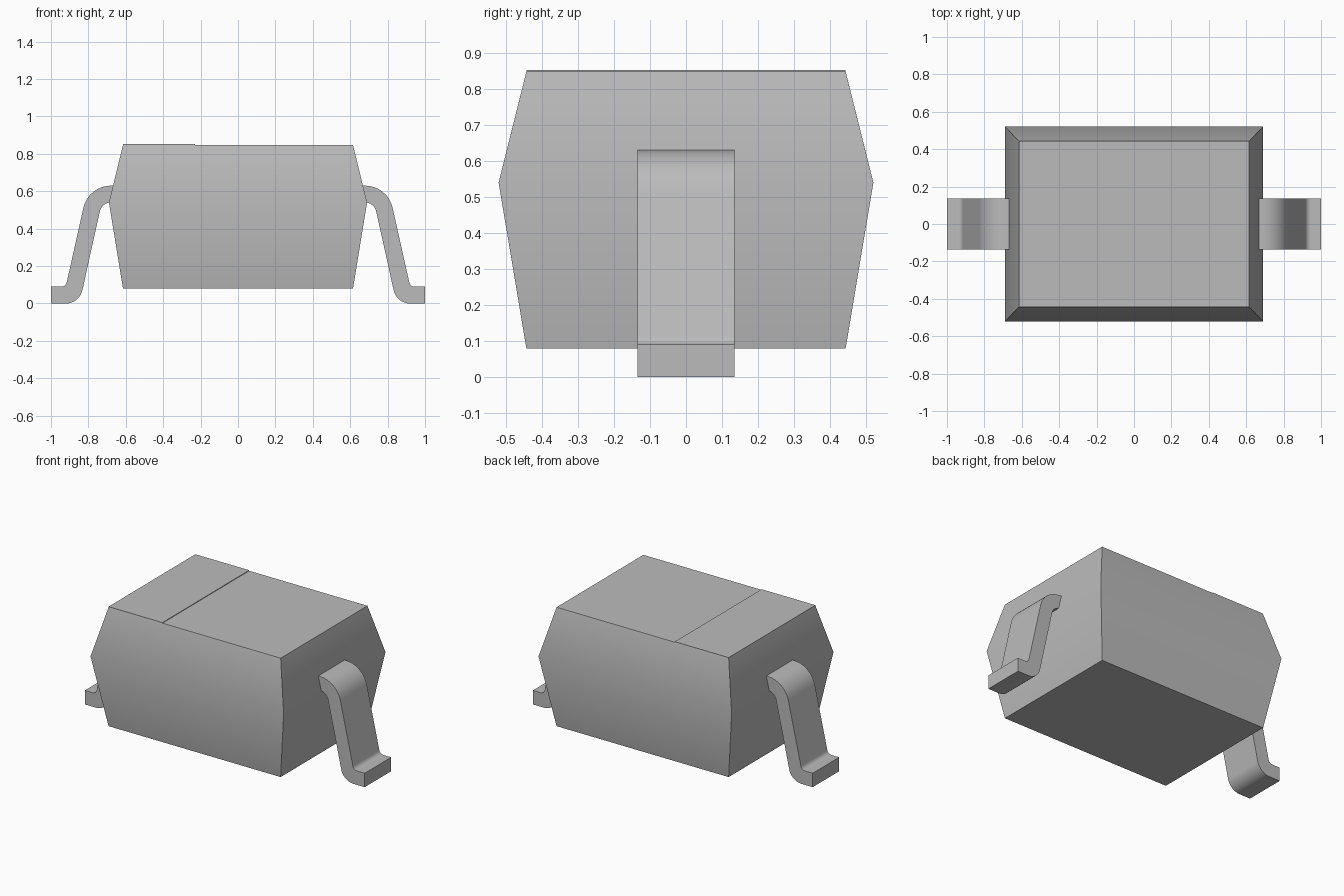
import bpy, bmesh
from math import sin, cos, radians

cube = bpy.data.objects.get("Cube")
if cube:
    bpy.data.objects.remove(cube, do_unlink=True)

# One plain grey for every part
grey = bpy.data.materials.new("plain_grey")
grey.use_nodes = True
colour = (0.5, 0.5, 0.5, 1)
grey.diffuse_color = colour
grey.node_tree.nodes["Principled BSDF"].inputs["Base Color"].default_value = colour


def finish(name, bm):
    """Turn a bmesh into a named grey object with sharp corners kept."""
    bmesh.ops.recalc_face_normals(bm, faces=bm.faces)
    mesh = bpy.data.meshes.new(name)
    bm.to_mesh(mesh)
    bm.free()
    mesh.materials.append(grey)
    obj = bpy.data.objects.new(name, mesh)
    bpy.context.collection.objects.link(obj)
    bpy.ops.object.select_all(action="DESELECT")
    obj.select_set(True)
    bpy.context.view_layer.objects.active = obj
    bpy.ops.object.shade_smooth_by_angle(angle=radians(30))
    return obj


def loft(sections):
    """Stack rectangles given as (x_min, x_max, half_y, z)."""
    bm = bmesh.new()
    rings = [[bm.verts.new(p) for p in ((a, -y, z), (b, -y, z), (b, y, z), (a, y, z))]
             for a, b, y, z in sections]
    for low, high in zip(rings, rings[1:]):
        for i in range(4):
            j = (i + 1) % 4
            bm.faces.new((low[i], low[j], high[j], high[i]))
    bm.faces.new(rings[0][::-1])
    bm.faces.new(rings[-1])
    return bm


def arc(cx, cz, r, start, end, steps=8):
    angles = [radians(start + (end - start) * i / steps) for i in range(steps + 1)]
    return [(cx + r * cos(a), cz + r * sin(a)) for a in angles]


# Moulded body, widest at the parting line
finish("body", loft([(-0.615, 0.615, 0.443, 0.08),
                     (-0.69, 0.69, 0.52, 0.54),
                     (-0.615, 0.615, 0.443, 0.848)]))

# Thin marking band on the top
finish("marking_band", loft([(-0.615, -0.23, 0.443, 0.848),
                             (-0.615, -0.23, 0.443, 0.852)]))

# Bent lead profile: shoulder, sloping leg and flat foot
tilt = 12.5
profile = [(0.665, 0.63)]
profile += arc(0.68, 0.48, 0.15, 90, tilt)
profile += arc(0.945, 0.12, 0.03, 180 + tilt, 270)
profile += [(1.0, 0.09), (1.0, 0.0)]
profile += arc(0.92, 0.09, 0.09, 270, 180 + tilt)
profile += arc(0.68, 0.48, 0.06, tilt, 90)
profile += [(0.665, 0.54)]

for name, side in (("left_lead", 1), ("right_lead", -1)):
    bm = bmesh.new()
    face = bm.faces.new([bm.verts.new((side * x, -0.135, z)) for x, z in profile])
    result = bmesh.ops.extrude_face_region(bm, geom=[face])
    moved = [v for v in result["geom"] if isinstance(v, bmesh.types.BMVert)]
    bmesh.ops.translate(bm, verts=moved, vec=(0, 0.27, 0))
    finish(name, bm)
